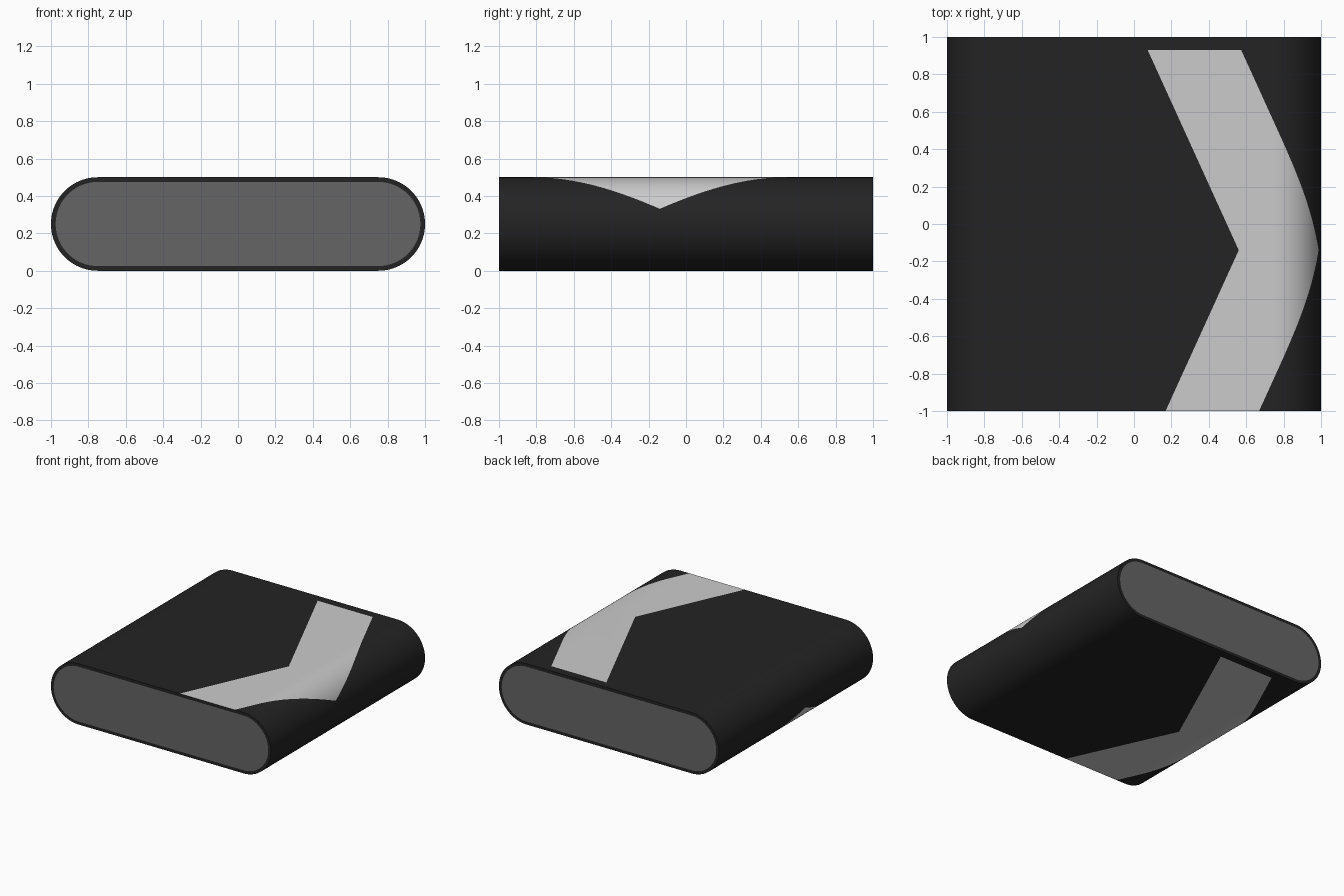
import bpy, bmesh, math
from mathutils import Matrix, Vector

if "Cube" in bpy.data.objects:
    bpy.data.objects.remove(bpy.data.objects["Cube"])

R, HALF = 0.25, 0.75              # end radius, half width of the flat part
SLOPE, WIDTH = 0.455, 0.5         # chevron stripe slope and width
ELBOW = (0.56, -0.14)             # inner corner of the chevron
STRIPE_END = 0.93
RIM = 0.025
ARC_STEPS = 40
U_END = HALF + math.pi * R


def material(name, color):
    m = bpy.data.materials.new(name)
    m.diffuse_color = (*color, 1)
    m.use_nodes = True
    m.node_tree.nodes["Principled BSDF"].inputs["Base Color"].default_value = m.diffuse_color
    return m


def cut(bm, point, normal, keep=lambda f: True):
    faces = [f for f in bm.faces if keep(f)]
    geom = set(faces)
    for f in faces:
        geom.update(f.edges)
        geom.update(f.verts)
    bmesh.ops.bisect_plane(bm, geom=list(geom), dist=1e-5,
                           plane_co=point, plane_no=Vector(normal).normalized())


# Half of the shell as a flat sheet (u, y): flat top plus one rounded side
bm = bmesh.new()
bm.faces.new([bm.verts.new(p) for p in
              ((-HALF, -1, 0), (U_END, -1, 0), (U_END, 1, 0), (-HALF, 1, 0))])

# Stripe edges
ux, uy = ELBOW
cut(bm, (0, uy, 0), (0, 1, 0))
cut(bm, (0, STRIPE_END, 0), (0, 1, 0))
for u in (ux, ux + WIDTH):
    cut(bm, (u, uy, 0), (1, SLOPE, 0),
        lambda f: uy < f.calc_center_median().y < STRIPE_END)
    cut(bm, (u, uy, 0), (1, -SLOPE, 0),
        lambda f: f.calc_center_median().y < uy)

# Divisions for the rounded side
for i in range(ARC_STEPS):
    cut(bm, (HALF + math.pi * R * i / ARC_STEPS, 0, 0), (1, 0, 0))

# Colour the chevron
for f in bm.faces:
    c = f.calc_center_median()
    left = ux - SLOPE * abs(c.y - uy)
    f.material_index = int(left < c.x < left + WIDTH and c.y < STRIPE_END)

# Wrap the sheet around the rounded profile
for v in bm.verts:
    u = v.co.x
    a = max(0, (u - HALF) / R)
    v.co.x = min(u, HALF) + R * math.sin(a)
    v.co.z = R + R * math.cos(a)

# Second half: the same shell turned half a revolution about the long axis
dup = bmesh.ops.duplicate(bm, geom=bm.verts[:] + bm.edges[:] + bm.faces[:])
bmesh.ops.rotate(bm, verts=[g for g in dup["geom"] if isinstance(g, bmesh.types.BMVert)],
                 cent=(0, 0, R), matrix=Matrix.Rotation(math.pi, 3, 'Y'))
bmesh.ops.remove_doubles(bm, verts=bm.verts[:], dist=1e-4)

# Close both ends with a dark rim and a grey panel
for y in (-1, 1):
    edges = [e for e in bm.edges if e.is_boundary
             and all(abs(v.co.y - y) < 1e-4 for v in e.verts)]
    caps = bmesh.ops.holes_fill(bm, edges=edges, sides=0)["faces"]
    for f in caps:
        f.material_index = 0
    bmesh.ops.recalc_face_normals(bm, faces=bm.faces[:])
    bmesh.ops.inset_individual(bm, faces=caps, thickness=RIM, use_even_offset=True)
    for f in caps:
        f.material_index = 2
bmesh.ops.recalc_face_normals(bm, faces=bm.faces[:])

mesh = bpy.data.meshes.new("rounded_case")
bm.to_mesh(mesh)
bm.free()
for m in (material("black shell", (0.017, 0.017, 0.017)),
          material("light grey stripe", (0.6, 0.6, 0.6)),
          material("grey end panel", (0.13, 0.13, 0.13))):
    mesh.materials.append(m)

case = bpy.data.objects.new("rounded_case", mesh)
bpy.context.collection.objects.link(case)
bpy.context.view_layer.objects.active = case
case.select_set(True)
bpy.ops.object.shade_smooth_by_angle(angle=math.radians(30))
